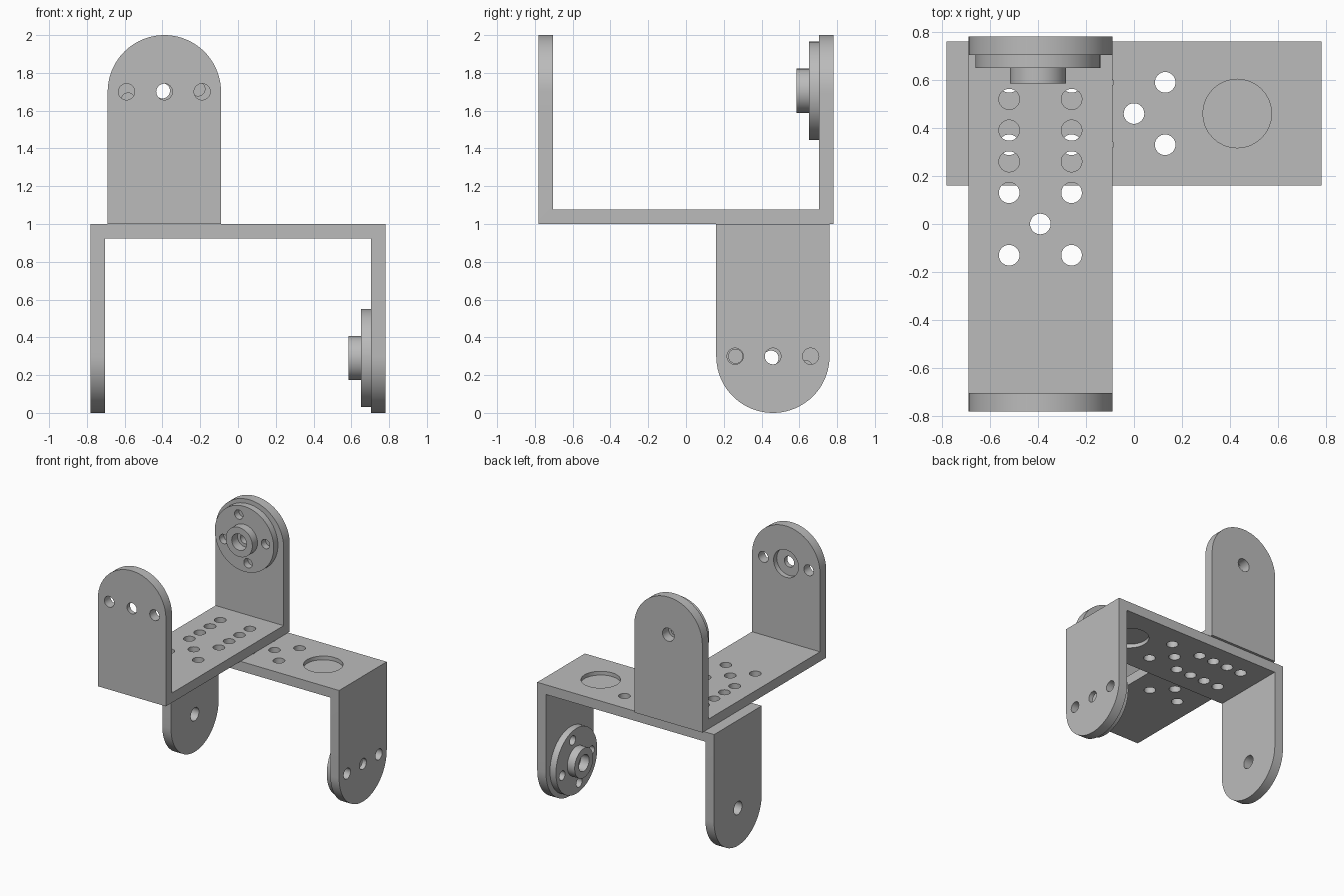
import bpy, bmesh, math
from mathutils import Matrix, Vector

if "Cube" in bpy.data.objects:
    bpy.data.objects.remove(bpy.data.objects["Cube"], do_unlink=True)

grey = bpy.data.materials.new("plain grey")
grey.use_nodes = True
grey.diffuse_color = (0.5, 0.5, 0.5, 1)
grey.node_tree.nodes["Principled BSDF"].inputs["Base Color"].default_value = (0.5, 0.5, 0.5, 1)

HALF, THICK, RADIUS, TAB_Z = 0.78, 0.077, 0.3, 0.7
INNER = HALF - THICK
HOLE, STEP = 0.043, 0.13


def make_object(name, bm):
    bmesh.ops.recalc_face_normals(bm, faces=bm.faces)
    mesh = bpy.data.meshes.new(name)
    bm.to_mesh(mesh)
    bm.free()
    mesh.materials.append(grey)
    obj = bpy.data.objects.new(name, mesh)
    bpy.context.collection.objects.link(obj)
    return obj


def prism(name, points, direction):
    bm = bmesh.new()
    face = bm.faces.new([bm.verts.new(p) for p in points])
    grown = bmesh.ops.extrude_face_region(bm, geom=[face])
    verts = [v for v in grown["geom"] if isinstance(v, bmesh.types.BMVert)]
    bmesh.ops.translate(bm, verts=verts, vec=direction)
    return make_object(name, bm)


def cylinders(name, specs):
    """Each spec is (centre, axis, radius, depth)."""
    bm = bmesh.new()
    for centre, axis, radius, depth in specs:
        turn = Matrix.Rotation(math.pi / 2, 4, "X") if axis == "Y" else Matrix()
        bmesh.ops.create_cone(bm, cap_ends=True, segments=32, radius1=radius, radius2=radius,
                              depth=depth, matrix=Matrix.Translation(centre) @ turn)
    return make_object(name, bm)


def boolean(obj, cutter, operation):
    cutter.hide_render = True
    mod = obj.modifiers.new("cut", "BOOLEAN")
    mod.object, mod.operation, mod.solver, mod.use_self = cutter, operation, "EXACT", True
    bpy.context.view_layer.objects.active = obj
    bpy.ops.object.modifier_apply(modifier=mod.name)
    bpy.data.objects.remove(cutter, do_unlink=True)


def finish(obj, matrix):
    obj.data.transform(matrix)
    bpy.ops.object.select_all(action="DESELECT")
    obj.select_set(True)
    bpy.context.view_layer.objects.active = obj
    bpy.ops.object.shade_smooth_by_angle(angle=math.radians(30))


def bracket(name, matrix, big_hole):
    # U profile, trimmed to rounded tabs
    top = TAB_Z + RADIUS
    outline = [(-HALF, 0), (HALF, 0), (HALF, top), (INNER, top),
               (INNER, THICK), (-INNER, THICK), (-INNER, top), (-HALF, top)]
    obj = prism(name, [(-RADIUS, y, z) for y, z in outline], (2 * RADIUS, 0, 0))
    arc = [(RADIUS * math.cos(a), -1, TAB_Z + RADIUS * math.sin(a))
           for a in (math.pi * i / 40 for i in range(41))]
    sides = [(-RADIUS, -1, -0.1), (RADIUS, -1, -0.1)]
    boolean(obj, prism("trim", sides + arc, (0, 2, 0)), "INTERSECT")

    # Base plate holes
    holes = [((0, 0, 0), "Z", HOLE, 1)]
    for row in (-1, 1, 2, 3, 4):
        for side in (-1, 1):
            holes.append(((side * STEP, row * STEP, 0), "Z", HOLE, 1))
    # Tab holes: three and a seat on one end, a single bore on the other
    for x in (-0.2, 0, 0.2):
        holes.append(((x, -HALF, TAB_Z), "Y", HOLE, 0.4))
    holes.append(((0, -INNER, TAB_Z), "Y", 0.11, 0.08))
    holes.append(((0, HALF, TAB_Z), "Y", 0.052, 0.4))
    # Round pocket on both faces of the base, closed by a thin web
    if big_hole:
        for z in (0, THICK):
            holes.append(((0, -0.43, z), "Z", 0.143, 0.06))
    boolean(obj, cylinders("drill", holes), "DIFFERENCE")
    finish(obj, matrix)


def horn(name, matrix, turn):
    # Stepped disc and hub revolved about Y, its back on y = 0, hub towards -y
    profile = [(0.04, 0), (0.26, 0), (0.26, 0.053), (0.117, 0.053),
               (0.117, 0.118), (0.065, 0.118), (0.065, 0.045), (0.04, 0.045)]
    bm = bmesh.new()
    verts = [bm.verts.new((r, -y, 0)) for r, y in profile]
    edges = [bm.edges.new((verts[i - 1], v)) for i, v in enumerate(verts)]
    bmesh.ops.spin(bm, geom=verts + edges, cent=(0, 0, 0), axis=(0, 1, 0),
                   angle=math.tau, steps=64)
    bmesh.ops.remove_doubles(bm, verts=bm.verts, dist=0.0001)
    obj = make_object(name, bm)
    # Four screw holes
    holes = []
    for degrees in (3, 105, 195, 280):
        a = math.radians(degrees) * turn
        holes.append(((0.188 * math.cos(a), 0, 0.188 * math.sin(a)), "Y", 0.037, 0.4))
    boolean(obj, cylinders("drill", holes), "DIFFERENCE")
    finish(obj, matrix)


# Upper bracket opens upward, lower bracket hangs crosswise beneath it
upper = Matrix.Translation((-0.39, 0, 1))
lower = Matrix(((0, -1, 0, 0), (-1, 0, 0, 0.46), (0, 0, -1, 1), (0, 0, 0, 1)))
bracket("upper_bracket", upper, False)
bracket("lower_bracket", lower, True)

# Horns on the inner tab faces
horn("upper_horn", Matrix.Translation((-0.4, INNER, 1.705)), 1)
horn("lower_horn", Matrix.Translation((INNER, 0.45, 0.29)) @ Matrix.Rotation(-math.pi / 2, 4, "Z")
     @ Matrix.Scale(-1, 4, Vector((1, 0, 0))) @ Matrix.Scale(-1, 4, Vector((1, 0, 0))), 1)
